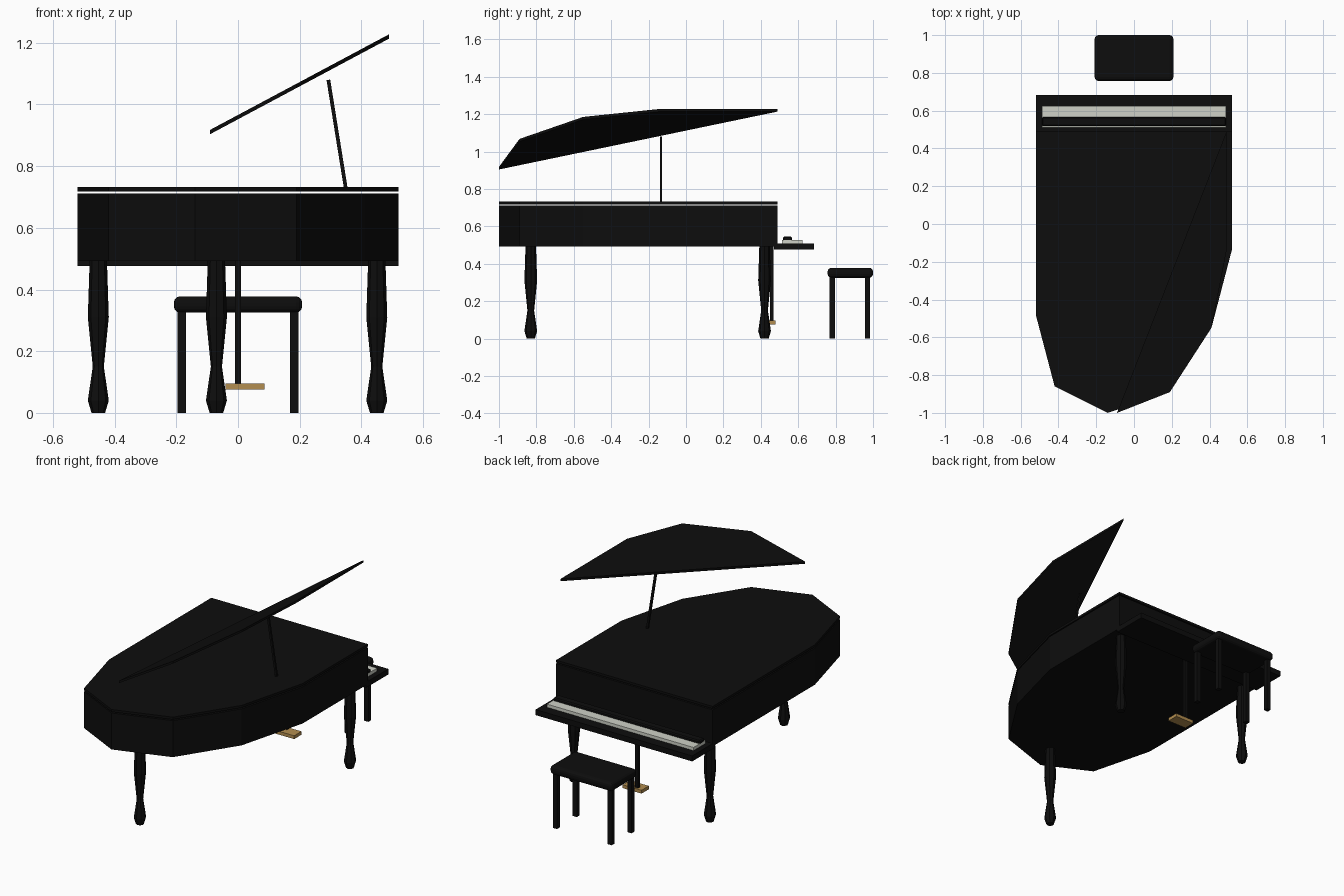
import bpy, bmesh, math
from mathutils import Vector

cube = bpy.data.objects.get("Cube")
if cube:
    bpy.data.objects.remove(cube, do_unlink=True)


def material(name, rgb):
    m = bpy.data.materials.new(name)
    m.use_nodes = True
    m.diffuse_color = (*rgb, 1)
    m.node_tree.nodes["Principled BSDF"].inputs["Base Color"].default_value = (*rgb, 1)
    return m


black = material("black lacquer", (0.004, 0.004, 0.004))
ivory = material("ivory", (0.62, 0.64, 0.57))
brass = material("brass", (0.45, 0.27, 0.08))


def finish(bm, name, mat):
    bmesh.ops.recalc_face_normals(bm, faces=bm.faces[:])
    mesh = bpy.data.meshes.new(name)
    bm.to_mesh(mesh)
    bm.free()
    mesh.materials.append(mat)
    ob = bpy.data.objects.new(name, mesh)
    bpy.context.collection.objects.link(ob)
    return ob


def box(name, x, y, z, mat=black, bevel=0, segments=1):
    bm = bmesh.new()
    bmesh.ops.create_cube(bm, size=1)
    for v in bm.verts:
        v.co = [(lo + hi) / 2 + c * (hi - lo) for c, (lo, hi) in zip(v.co, (x, y, z))]
    if bevel:
        bmesh.ops.bevel(bm, geom=bm.edges[:], offset=bevel, segments=segments,
                        profile=0.5, affect='EDGES')
    return finish(bm, name, mat)


def slab(name, points, thickness):
    """Extrude a flat outline straight up."""
    bm = bmesh.new()
    face = bm.faces.new([bm.verts.new(p) for p in points])
    top = bmesh.ops.extrude_face_region(bm, geom=[face])["geom"]
    bmesh.ops.translate(bm, vec=(0, 0, thickness),
                        verts=[g for g in top if isinstance(g, bmesh.types.BMVert)])
    return finish(bm, name, black)


def turned_leg(name, x, y, sides=8):
    """Baluster leg spun from a radius/height profile."""
    profile = [(0, 0), (0.022, 0), (0.034, 0.04), (0.018, 0.15),
               (0.034, 0.31), (0.028, 0.495), (0, 0.495)]
    bm = bmesh.new()
    verts = [bm.verts.new((r, 0, z)) for r, z in profile]
    edges = [bm.edges.new(pair) for pair in zip(verts, verts[1:])]
    bmesh.ops.spin(bm, geom=verts + edges, cent=(0, 0, 0), axis=(0, 0, 1),
                   angle=math.tau, steps=sides)
    bmesh.ops.remove_doubles(bm, verts=bm.verts[:], dist=0.0005)
    bmesh.ops.translate(bm, vec=(x, y, 0), verts=bm.verts[:])
    return finish(bm, name, black)


# Case and closed lid share one outline
outline = [(-0.52, 0.49), (-0.52, -0.48), (-0.42, -0.86), (-0.14, -1.0),
           (0.19, -0.89), (0.41, -0.55), (0.52, -0.13), (0.52, 0.49)]
slab("case", [(x, y, 0.492) for x, y in outline], 0.219)
slab("flat_lid", [(x, y, 0.718) for x, y in outline], 0.014)

# Raised lid flap, tilted along x
flap = [(-0.09, -1.0), (0.19, -0.89), (0.41, -0.55), (0.49, -0.14), (0.49, 0.49)]
slab("raised_lid", [(x, y, 0.904 + (x + 0.09) * 0.534) for x, y in flap], 0.014)

# Lid prop
foot, tip = Vector((0.35, -0.133, 0.725)), Vector((0.293, -0.133, 1.08))
prop = box("lid_prop", (-0.006, 0.006), (-0.006, 0.006), (0, (tip - foot).length))
prop.location = foot
prop.rotation_euler.y = math.atan2(tip.x - foot.x, tip.z - foot.z)

# Keyboard
box("key_bed", (-0.52, 0.52), (0.47, 0.684), (0.476, 0.509))
box("white_keys", (-0.487, 0.487), (0.512, 0.624), (0.505, 0.528), ivory)
box("black_keys", (-0.487, 0.487), (0.518, 0.567), (0.52, 0.545), black, 0.006)

# Legs
turned_leg("tail_leg", -0.07, -0.83)
turned_leg("right_leg", -0.453, 0.42)
turned_leg("left_leg", 0.45, 0.42)

# Pedals
box("pedal_post", (-0.01, 0.01), (0.45, 0.468), (0.09, 0.495))
box("pedals", (-0.04, 0.086), (0.41, 0.479), (0.076, 0.096), brass)

# Bench
seat = box("bench_seat", (-0.208, 0.208), (0.757, 1.0), (0.325, 0.378), black, 0.02, 3)
for poly in seat.data.polygons:
    poly.use_smooth = False
for side, sx in (("right", -1), ("left", 1)):
    for end, y in (("front", 0.782), ("back", 0.97)):
        box(f"bench_{end}_{side}_leg", (sx * 0.182 - 0.0135, sx * 0.182 + 0.0135),
            (y - 0.0135, y + 0.0135), (0, 0.335))
